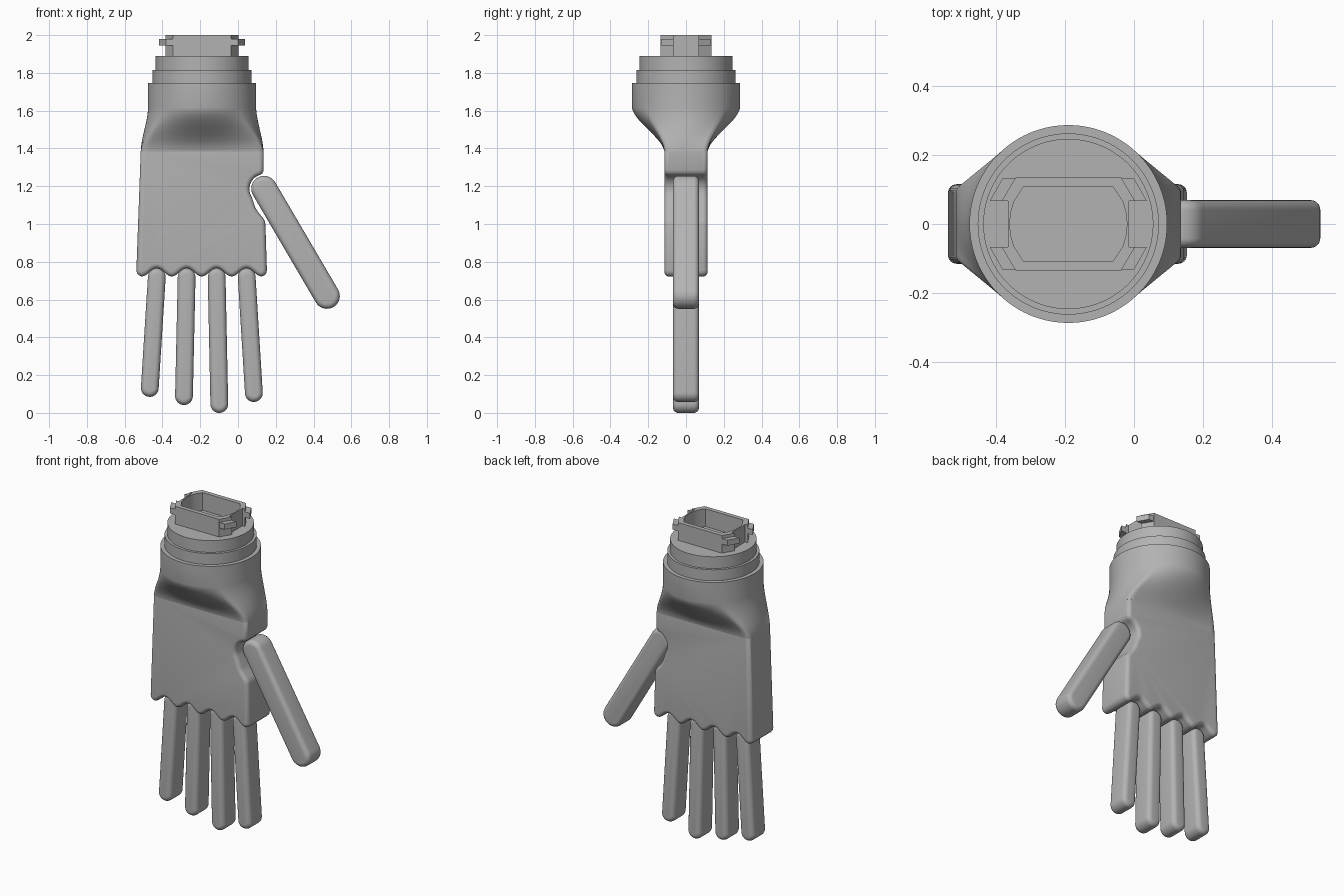
import bpy, bmesh
from math import sin, cos, pi, atan2, radians
from mathutils import Vector

cube = bpy.data.objects.get("Cube")
if cube:
    bpy.data.objects.remove(cube, do_unlink=True)

grey = bpy.data.materials.new("plain grey")
grey.use_nodes = True
grey.diffuse_color = (0.45, 0.45, 0.45, 1)
grey.node_tree.nodes["Principled BSDF"].inputs["Base Color"].default_value = (0.45, 0.45, 0.45, 1)

CX = -0.19          # wrist axis
HALF = 0.115        # half thickness of the palm
EDGE = 0.025        # rounding of the palm edges


def loft(name, rings, caps=True):
    """Skin a list of equal-length point rings into one object."""
    bm = bmesh.new()
    loops = [[bm.verts.new(p) for p in ring] for ring in rings]
    for a, b in zip(loops, loops[1:]):
        for i in range(len(a)):
            j = (i + 1) % len(a)
            bm.faces.new((a[i], a[j], b[j], b[i]))
    if caps:
        bm.faces.new(loops[0])
        bm.faces.new(loops[-1])
    bmesh.ops.remove_doubles(bm, verts=bm.verts[:], dist=1e-5)
    bmesh.ops.recalc_face_normals(bm, faces=bm.faces[:])
    mesh = bpy.data.meshes.new(name)
    bm.to_mesh(mesh)
    bm.free()
    mesh.materials.append(grey)
    obj = bpy.data.objects.new(name, mesh)
    bpy.context.collection.objects.link(obj)
    bpy.ops.object.select_all(action='DESELECT')
    obj.select_set(True)
    bpy.context.view_layer.objects.active = obj
    bpy.ops.object.shade_smooth_by_angle(angle=radians(35))
    return obj


def inset(outline, d):
    """Shrink a counter-clockwise outline by d."""
    result = []
    for i, p in enumerate(outline):
        e1 = (p - outline[i - 1]).normalized()
        e2 = (outline[(i + 1) % len(outline)] - p).normalized()
        n1, n2 = Vector((-e1.y, e1.x)), Vector((-e2.y, e2.x))
        result.append(p + (n1 + n2) * d / max(1 + n1.dot(n2), 0.4))
    return result


def rounded_slab(name, outline, half, r, steps=6):
    """Slab standing in the xz plane with rounded front and back edges."""
    layers = []
    for side in (-1, 1):
        for k in range(steps + 1):
            a = pi / 2 * (k if side > 0 else steps - k) / steps
            y = side * (half - r + r * sin(a))
            layers.append([(p.x, y, p.y) for p in inset(outline, r * (1 - cos(a)))])
    return loft(name, layers)


def digit(name, top, bottom, radius):
    a, b = Vector(top), Vector(bottom)
    d = b - a
    t = atan2(d.y, d.x)
    outline = []
    for centre, start in ((b, t - pi / 2), (a, t + pi / 2)):
        for k in range(17):
            s = start + pi * k / 16
            outline.append(centre + radius * Vector((cos(s), sin(s))))
    rounded_slab(name, outline, 0.069, 0.028)


# Fingers and thumb
digit("little_finger", (-0.43, 0.718), (-0.467, 0.132), 0.047)
digit("ring_finger", (-0.272, 0.718), (-0.286, 0.089), 0.047)
digit("middle_finger", (-0.113, 0.718), (-0.099, 0.047), 0.047)
digit("index_finger", (0.046, 0.718), (0.084, 0.105), 0.047)
digit("thumb", (0.138, 1.187), (0.471, 0.619), 0.068)

# Palm: scalloped lower edge, then up the thumb side with its socket
pitch, first = 0.1585, -0.509
outline = [(-0.538, 0.755), (-0.534, 0.738), (-0.524, 0.728)]
for k in range(4 * 14 + 1):
    outline.append((first + pitch * k / 14, 0.744 - 0.022 * cos(2 * pi * k / 14)))
outline += [(0.139, 0.728), (0.149, 0.738), (0.153, 0.755)]
outline += [(0.145, 1.0), (0.141, 1.018), (0.13, 1.035), (0.11, 1.058), (0.09, 1.09)]
for k in range(9):
    a = radians(215 - k * 14)
    outline.append((0.138 + 0.078 * cos(a), 1.185 + 0.078 * sin(a)))
outline += [(0.13, 1.27), (0.136, 1.285), (0.135, 1.385), (0.1, 1.43),
            (-0.48, 1.43), (-0.515, 1.385)]
rounded_slab("palm", [Vector(p) for p in outline], HALF, EDGE)

# Wrist: round section blending into the flat palm section
N = 192
angles = [2 * pi * i / N for i in range(N)]


def circle(r, z):
    return [(CX + r * cos(a), r * sin(a), z) for a in angles]


def palm_section(half_x):
    pts = []
    for a in angles:
        m = max(abs(cos(a)), abs(sin(a)))
        p = Vector((half_x * cos(a) / m, HALF * sin(a) / m))
        ix, iy = half_x - EDGE, HALF - EDGE
        core = Vector((max(-ix, min(ix, p.x)), max(-iy, min(iy, p.y))))
        pts.append(core + (p - core).normalized() * EDGE)
    return pts


R = 0.286
flat = palm_section(0.325)
rings = []
for k in range(21):
    t = k / 20
    s = 0.75 * t * t * (3 - 2 * t) + 0.25 * t
    rings.append([(CX + f.x * (1 - s) + R * cos(a) * s, f.y * (1 - s) + R * sin(a) * s,
                   1.385 + 0.23 * t) for f, a in zip(flat, angles)])
rings.append(circle(R, 1.746))
loft("wrist", rings)

# Stepped collar
loft("stepped_collar", [circle(0.262, 1.74), circle(0.262, 1.815),
                        circle(0.246, 1.815), circle(0.246, 1.889)])

# Open connector box: outer and inner points listed for one quarter
outer = [(0.175, 0), (0.175, 0.035), (0.175, 0.066), (0.193, 0.066), (0.153, 0.134)]
inner = [(0.17, 0), (0.166, 0.035), (0.157, 0.066), (0.157, 0.066), (0.13, 0.107)]


def full(quarter):
    right = [(x, -y) for x, y in reversed(quarter[1:])] + quarter
    return right + [(-x, -y) for x, y in right]


def at(points, z):
    return [(CX + x, y, z) for x, y in points]


loft("connector_box", [at(full(outer), 1.885), at(full(outer), 2.0),
                       at(full(inner), 2.0), at(full(inner), 1.885)], caps=False)

# Locking tabs on the four corners
tab = [(0.15, 0.132), (0.19, 0.132), (0.227, 0.067), (0.185, 0.067)]
for sx, side in ((1, "left"), (-1, "right")):
    for sy, end in ((-1, "front"), (1, "back")):
        pts = [(x * sx, y * sy) for x, y in tab]
        loft(f"{side}_{end}_tab", [at(pts, 1.945), at(pts, 1.98)])
